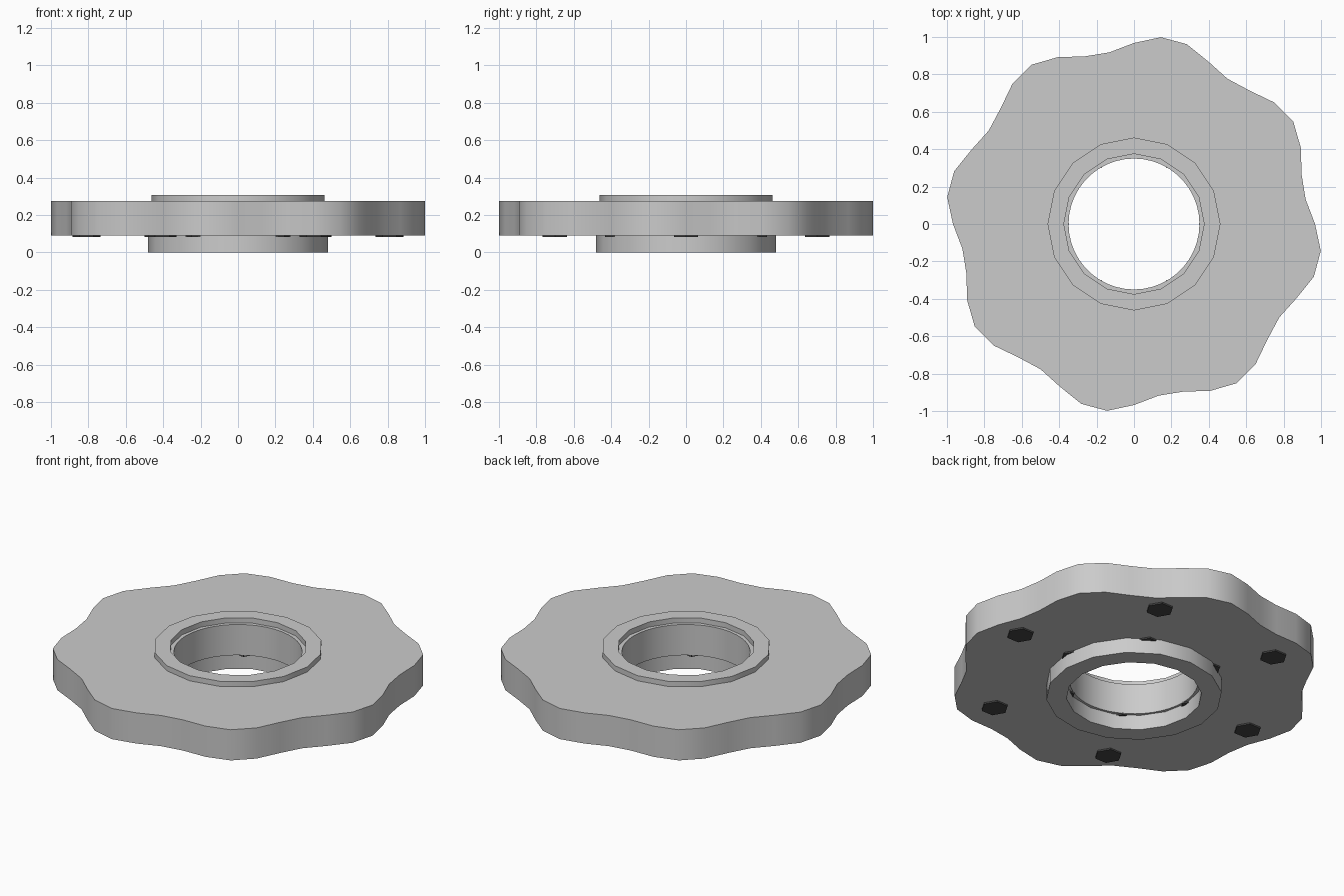
import bpy, bmesh
from math import sin, cos, radians, pi

if "Cube" in bpy.data.objects:
    bpy.data.objects.remove(bpy.data.objects["Cube"])

SIDES = 44


def ring_points(sides, radius):
    """Points around z; radius is a number or a function of the angle."""
    pts = []
    for i in range(sides):
        a = 2 * pi * i / sides
        r = radius(a) if callable(radius) else radius
        pts.append((r * cos(a), r * sin(a)))
    return pts


def finish(bm, name):
    bmesh.ops.recalc_face_normals(bm, faces=bm.faces)
    me = bpy.data.meshes.new(name)
    bm.to_mesh(me)
    bm.free()
    ob = bpy.data.objects.new(name, me)
    bpy.context.collection.objects.link(ob)
    return ob


def make_ring(name, outer, inner, sides, z0, z1):
    """Closed ring with a rectangular section between two outlines."""
    bm = bmesh.new()
    o, n = ring_points(sides, outer), ring_points(sides, inner)
    loops = [[bm.verts.new((x, y, z)) for x, y in pts]
             for pts, z in ((o, z0), (o, z1), (n, z1), (n, z0))]
    for k in range(4):
        a, b = loops[k], loops[(k + 1) % 4]
        for i in range(sides):
            j = (i + 1) % sides
            bm.faces.new((a[i], a[j], b[j], b[i]))
    ob = finish(bm, name)
    bpy.ops.object.select_all(action='DESELECT')
    ob.select_set(True)
    bpy.context.view_layer.objects.active = ob
    bpy.ops.object.shade_smooth_by_angle(angle=radians(30))
    return ob


def make_studs(name, distance, radius, z0, z1, mat):
    """Six hexagonal studs in a circle."""
    bm = bmesh.new()
    for cx, cy in ring_points(6, distance):
        pts = ring_points(6, radius)
        low = [bm.verts.new((cx + x, cy + y, z0)) for x, y in pts]
        top = [bm.verts.new((cx + x, cy + y, z1)) for x, y in pts]
        bm.faces.new(low[::-1])
        bm.faces.new(top)
        for i in range(6):
            j = (i + 1) % 6
            bm.faces.new((low[i], low[j], top[j], top[i]))
    ob = finish(bm, name)
    ob.data.materials.append(mat)
    return ob


# wavy eight-lobed plate with round bore
make_ring("plate", lambda a: 0.968 - 0.045 * sin(8 * a), 0.35, SIDES, 0.09, 0.275)

# raised collars above and below
make_ring("top_collar", 0.462, 0.375, 16, 0.275, 0.306)
make_ring("bottom_collar", 0.48, 0.37, 16, 0.0, 0.09)

# dark hexagonal studs under the plate
dark = bpy.data.materials.new("dark_stud")
dark.diffuse_color = (0.06, 0.06, 0.06, 1)
dark.use_nodes = True
dark.node_tree.nodes["Principled BSDF"].inputs["Base Color"].default_value = dark.diffuse_color
make_studs("outer_studs", 0.81, 0.075, 0.081, 0.093, dark)
make_studs("inner_studs", 0.423, 0.076, 0.081, 0.093, dark)
